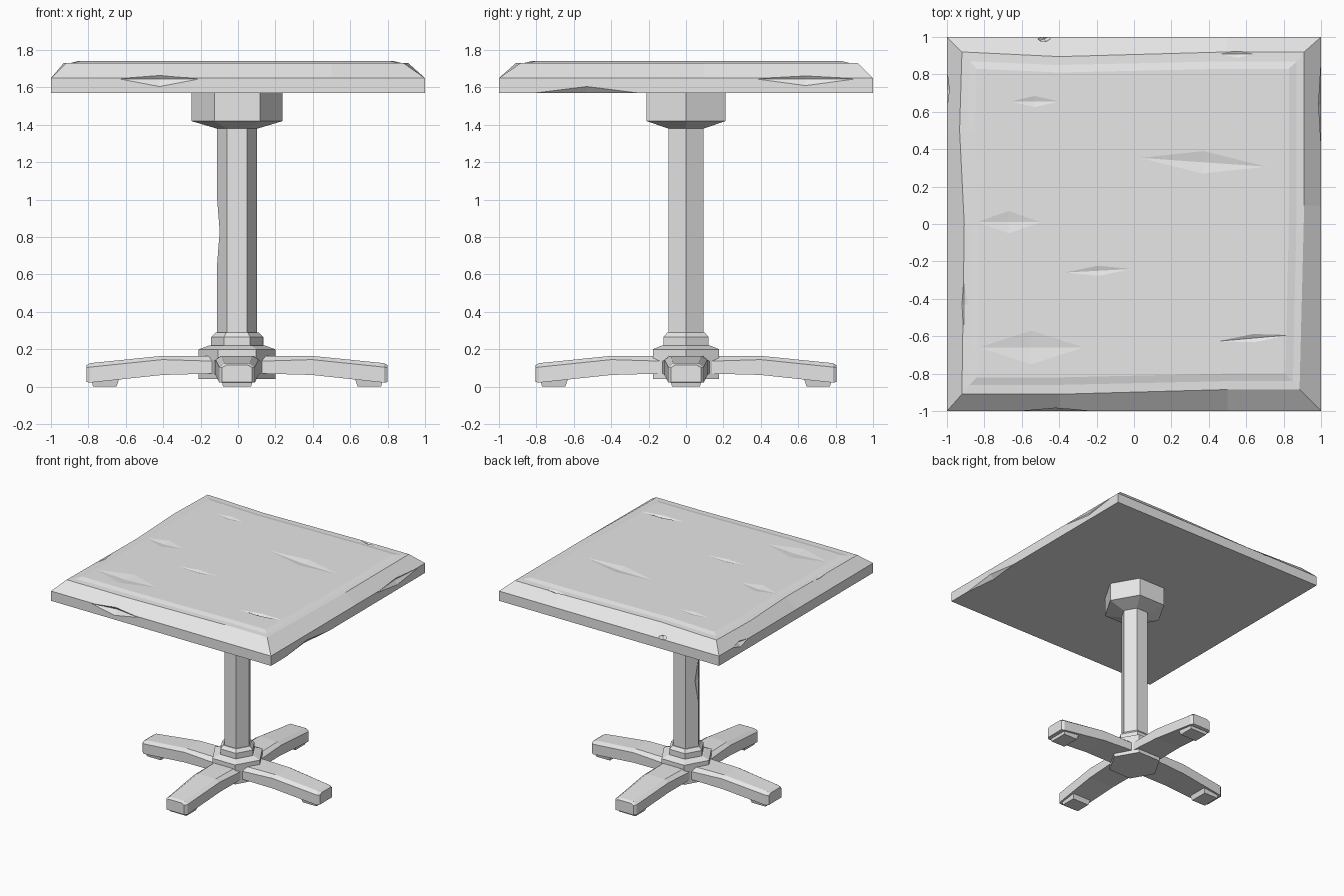
import bpy, bmesh, math
from mathutils import Vector, Matrix

if "Cube" in bpy.data.objects:
    bpy.data.objects.remove(bpy.data.objects["Cube"], do_unlink=True)

grey = bpy.data.materials.new("plain_grey")
grey.use_nodes = True
grey.diffuse_color = (0.8, 0.8, 0.8, 1)
grey.node_tree.nodes["Principled BSDF"].inputs["Base Color"].default_value = (0.8, 0.8, 0.8, 1)

CX = -0.005  # pedestal centre


def finish(name, bm):
    bmesh.ops.recalc_face_normals(bm, faces=bm.faces[:])
    mesh = bpy.data.meshes.new(name)
    bm.to_mesh(mesh)
    bm.free()
    mesh.materials.append(grey)
    obj = bpy.data.objects.new(name, mesh)
    bpy.context.collection.objects.link(obj)
    return obj


def loft(name, rings):
    """Skin a stack of equal-length rings and cap both ends."""
    bm = bmesh.new()
    loops = [[bm.verts.new(p) for p in ring] for ring in rings]
    count = len(loops[0])
    for a, b in zip(loops, loops[1:]):
        for i in range(count):
            j = (i + 1) % count
            bm.faces.new((a[i], a[j], b[j], b[i]))
    bm.faces.new(loops[0])
    bm.faces.new(loops[-1])
    return finish(name, bm)


def hex_turning(name, profile):
    """Six-sided turned part from (radius, height) pairs."""
    angles = [math.radians(60 * i) for i in range(6)]
    return loft(name, [[(CX + r * math.cos(a), r * math.sin(a), z) for a in angles]
                       for r, z in profile])


def gouge(target, chips):
    """Cut diamond-shaped chips: (centre, half sizes, turn in degrees)."""
    bm = bmesh.new()
    for centre, half, turn in chips:
        rot = Matrix.Rotation(math.radians(turn), 3, 'Z')
        points = []
        for axis in range(3):
            for sign in (-1, 1):
                p = Vector((0, 0, 0))
                p[axis] = sign * half[axis]
                points.append(bm.verts.new(rot @ p + Vector(centre)))
        bmesh.ops.convex_hull(bm, input=points)
    cutter = finish("chip_cutter", bm)
    cutter.hide_render = True
    mod = target.modifiers.new("chips", 'BOOLEAN')
    mod.operation = 'DIFFERENCE'
    mod.solver = 'EXACT'
    mod.object = cutter
    bpy.context.view_layer.objects.active = target
    bpy.ops.object.modifier_apply(modifier=mod.name)
    bpy.data.objects.remove(cutter, do_unlink=True)


# Tabletop: square slab, wide bevel, slightly raised centre panel
def slab_ring(left, right, front, back, z, wobble=0.0, skew=0.0):
    return [(left, front, z), (-0.4, front, z), (0.5, front + wobble, z),
            (right - skew, front + wobble, z), (right, 0.1, z), (right, back, z),
            (0.5, back, z), (-0.4, back - wobble, z), (left, back, z),
            (left - wobble / 2, 0.5, z), (left + wobble / 2, 0, z)]


tabletop = loft("tabletop", [
    slab_ring(-1, 1, -1, 1, 1.57),
    slab_ring(-1, 1, -1, 1, 1.65),
    slab_ring(-0.92, 0.91, -0.91, 0.92, 1.73, 0.025, 0.025),
    slab_ring(-0.88, 0.87, -0.86, 0.87, 1.732, 0.02, 0.02),
    slab_ring(-0.84, 0.83, -0.82, 0.83, 1.742, 0.02, 0.02),
])
TOP = 1.742
gouge(tabletop, [
    # scratches in the top
    ((-0.53, 0.655, TOP), (0.13, 0.03, 0.008), 0),
    ((0.37, 0.33, TOP), (0.34, 0.06, 0.012), -4),
    ((-0.67, 0.01, TOP), (0.17, 0.06, 0.01), 0),
    ((-0.19, -0.25, TOP), (0.18, 0.027, 0.008), 3),
    ((-0.55, -0.66, TOP), (0.28, 0.09, 0.012), 0),
    ((0.64, -0.61, TOP), (0.19, 0.022, 0.012), 5),
    # chips along the rim
    ((0.55, 0.91, 1.735), (0.13, 0.03, 0.015), 0),
    ((-0.91, -0.43, 1.735), (0.03, 0.18, 0.015), 0),
    ((-0.48, 0.99, 1.66), (0.05, 0.04, 0.02), 25),
    # chips along the sides
    ((-0.42, -1.0, 1.645), (0.21, 0.03, 0.04), 0),
    ((1.0, 0.64, 1.645), (0.025, 0.26, 0.035), 0),
    ((1.0, -0.53, 1.57), (0.03, 0.28, 0.035), 0),
    ((-1.0, 0.72, 1.65), (0.025, 0.1, 0.03), 0),
])

# Pedestal
hex_turning("top_mount", [(0.108, 1.38), (0.243, 1.42), (0.243, 1.572)])
column = hex_turning("column", [(0.107, 0.2), (0.107, 1.4)])
gouge(column, [((CX - 0.107, 0, 0.83), (0.02, 0.08, 0.18), 0)])
hex_turning("column_collar", [(0.14, 0.2), (0.14, 0.265), (0.115, 0.29)])
hex_turning("base_hub", [(0.205, 0.04), (0.205, 0.2), (0.15, 0.22)])


# Four arched, tapering legs with a foot pad under each
def leg_section(x, half, low, shoulder, top):
    flat = half * 0.72
    return [(x, -half, low), (x, half, low), (x, half, shoulder),
            (x, flat, top), (x, -flat, top), (x, -half, shoulder)]


leg_names = ["left", "back", "right", "front"]
for index, side in enumerate(leg_names):
    leg = loft(side + "_leg", [
        leg_section(0, 0.125, 0.07, 0.137, 0.165),
        leg_section(0.14, 0.125, 0.07, 0.137, 0.165),
        leg_section(0.4, 0.115, 0.063, 0.145, 0.165),
        leg_section(0.785, 0.095, 0.022, 0.105, 0.126),
        leg_section(0.805, 0.08, 0.025, 0.103, 0.115),
    ])
    foot = loft(side + "_foot", [
        [(a, -h, z), (b, -h, z), (b, h, z), (a, h, z)]
        for a, b, h, z in [(0.645, 0.77, 0.075, 0), (0.63, 0.78, 0.085, 0.045)]
    ])
    for part in (leg, foot):
        part.location.x = CX
        part.rotation_euler.z = math.radians(90 * index)
